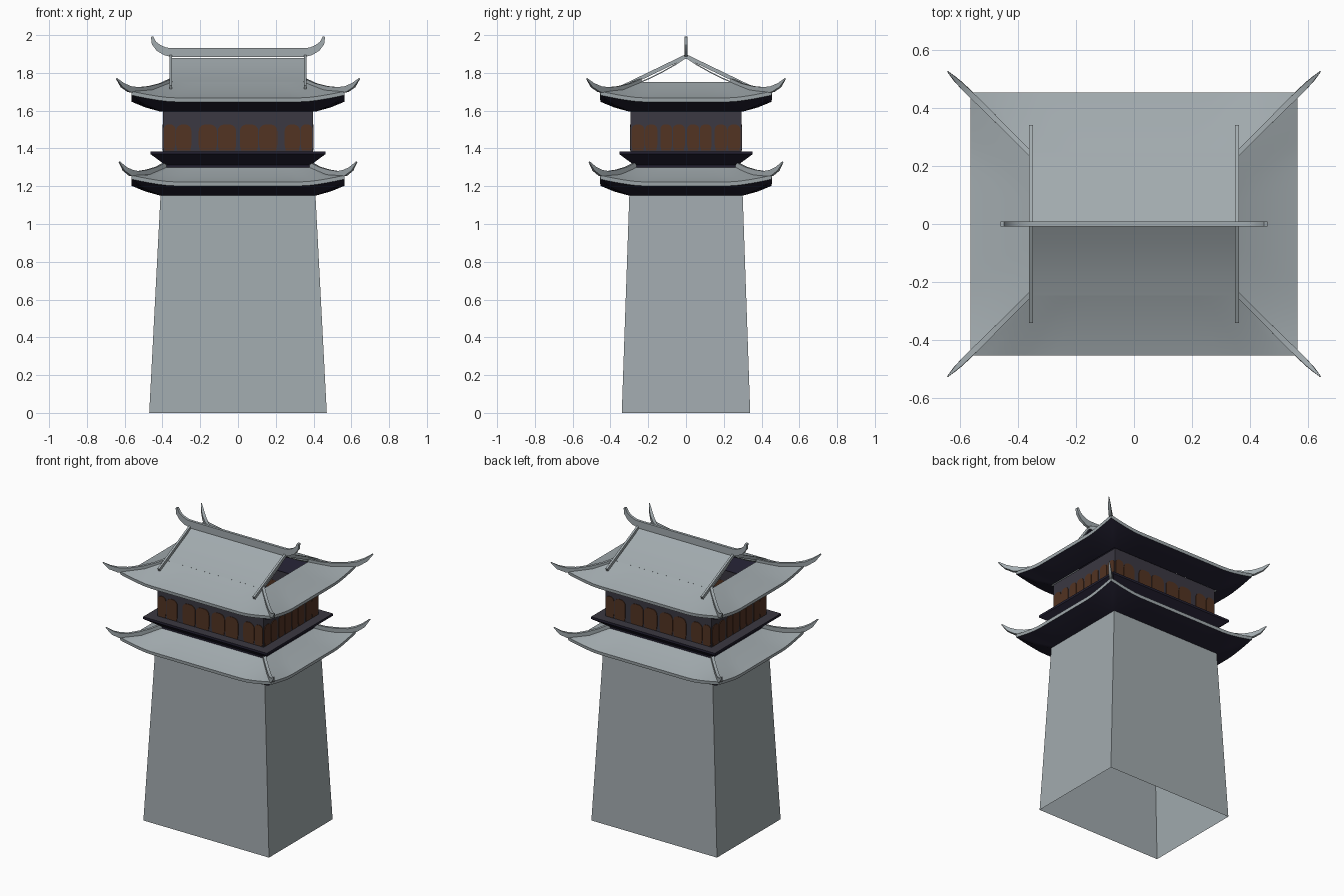
import bpy, bmesh, math
from mathutils import Vector

if "Cube" in bpy.data.objects:
    bpy.data.objects.remove(bpy.data.objects["Cube"])


def material(name, rgb):
    m = bpy.data.materials.new(name)
    m.diffuse_color = (*rgb, 1)
    m.use_nodes = True
    m.node_tree.nodes["Principled BSDF"].inputs["Base Color"].default_value = m.diffuse_color
    return m


STONE = material("grey stone", (0.36, 0.405, 0.425))
NAVY = material("dark navy timber", (0.016, 0.014, 0.030))
WALL = material("charcoal wall", (0.043, 0.040, 0.054))
BROWN = material("brown shutter", (0.085, 0.033, 0.016))


def finish(name, bm, mats, rule=None, smooth=False):
    bm.normal_update()
    if rule:
        for f in bm.faces:
            f.material_index = rule(f)
    me = bpy.data.meshes.new(name)
    bm.to_mesh(me)
    bm.free()
    for m in mats:
        me.materials.append(m)
    if smooth:
        me.polygons.foreach_set("use_smooth", [True] * len(me.polygons))
        me.set_sharp_from_angle(angle=math.radians(30))
    ob = bpy.data.objects.new(name, me)
    bpy.context.collection.objects.link(ob)
    return ob


def ring(hx, hy, z, n=1, lift=0.0):
    """Rectangle outline, n segments a side, raised towards its corners."""
    corners = [(-hx, -hy), (hx, -hy), (hx, hy), (-hx, hy)]
    pts = []
    for i in range(4):
        a, b = Vector(corners[i]), Vector(corners[(i + 1) % 4])
        for k in range(n):
            p = a.lerp(b, k / n)
            d = min(k, n - k) / n * (b - a).length
            pts.append(Vector((p.x, p.y, z + lift * max(0, 1 - d / 0.22) ** 1.4)))
    return pts


def loft(bm, rings, caps=False):
    """Skin a stack of closed outlines; returns nothing, faces point outwards."""
    rows = [[bm.verts.new(p) for p in r] for r in rings]
    for a, b in zip(rows, rows[1:]):
        for i in range(len(a)):
            j = (i + 1) % len(a)
            bm.faces.new((a[i], a[j], b[j], b[i]))
    if caps:
        bm.faces.new(rows[0][::-1])
        bm.faces.new(rows[-1])


def sweep(bm, stations):
    """Rectangular bar along (point, half width, half height) stations."""
    rings = []
    for i, (p, w, h) in enumerate(stations):
        a = Vector(stations[max(i - 1, 0)][0])
        b = Vector(stations[min(i + 1, len(stations) - 1)][0])
        t = (b - a).normalized()
        side = t.cross(Vector((0, 0, 1))).normalized()
        up = side.cross(t)
        p = Vector(p)
        rings.append([p - side * w - up * h, p + side * w - up * h,
                      p + side * w + up * h, p - side * w + up * h])
    loft(bm, rings, True)
    bmesh.ops.recalc_face_normals(bm, faces=bm.faces)


# Tapered tower body, open underneath
bm = bmesh.new()
loft(bm, [ring(0.47, 0.34, 0), ring(0.41, 0.30, 1.155)])
finish("tower_body", bm, [STONE])


# Flared roofs with lifted corners: dark soffit, grey rim and top
def roof_skirt(name, z, inner):
    n = 24
    bm = bmesh.new()
    ix, iy, iz = inner
    mx, my = (ix + 0.565) / 2, (iy + 0.455) / 2
    loft(bm, [ring(0.41, 0.30, z, n),
              ring(0.49, 0.38, z + 0.022, n, 0.012),
              ring(0.563, 0.453, z + 0.052, n, 0.035),
              ring(0.565, 0.455, z + 0.073, n, 0.035),
              ring(mx, my, (z + 0.073 + iz) / 2 - 0.009, n, 0.010),
              ring(ix, iy, iz, n)])
    finish(name, bm, [STONE, NAVY],
           lambda f: 1 if f.normal.z < -0.3 else 0, True)


roof_skirt("lower_roof", 1.15, (0.385, 0.275, 1.30))
roof_skirt("upper_roof", 1.595, (0.36, 0.245, 1.752))


# Gabled top of the upper roof, open at both ends
bm = bmesh.new()
half = [(0.245, 1.749), (0.18, 1.777), (0.12, 1.808), (0.06, 1.842), (0.006, 1.877)]
path = [(-y, z) for y, z in half] + half[::-1]
sweep(bm, [((0, y, z), 0.36, 0.003) for y, z in path])
finish("gable_roof", bm, [STONE, NAVY],
       lambda f: 1 if f.normal.z < -0.3 else 0, True)

# Curved horns along the hips
horns = {
    "upper_hip_horn": [((0.355, 0.240, 1.757), 0.009, 0.013), ((0.41, 0.295, 1.732), 0.009, 0.013),
                       ((0.47, 0.355, 1.716), 0.009, 0.014), ((0.53, 0.415, 1.708), 0.010, 0.016),
                       ((0.575, 0.458, 1.714), 0.010, 0.016), ((0.612, 0.495, 1.735), 0.008, 0.012),
                       ((0.643, 0.526, 1.770), 0.002, 0.003)],
    "lower_hip_horn": [((0.385, 0.270, 1.313), 0.009, 0.013), ((0.43, 0.315, 1.290), 0.009, 0.013),
                       ((0.48, 0.365, 1.274), 0.009, 0.014), ((0.53, 0.415, 1.264), 0.010, 0.016),
                       ((0.568, 0.453, 1.271), 0.010, 0.016), ((0.60, 0.485, 1.292), 0.008, 0.012),
                       ((0.629, 0.513, 1.330), 0.002, 0.003)],
}
for name, st in horns.items():
    for sx in (-1, 1):
        for sy in (-1, 1):
            bm = bmesh.new()
            sweep(bm, [((sx * p[0], sy * p[1], p[2]), w, h) for p, w, h in st])
            finish(name, bm, [STONE], smooth=True)

# Main ridge with upswept ends
bm = bmesh.new()
end = [(0.35, 1.907, 0.024), (0.385, 1.914, 0.021), (0.42, 1.932, 0.018),
       (0.445, 1.958, 0.013), (0.455, 1.992, 0.006)]
path = [(-x, z, h) for x, z, h in end[::-1]] + end
sweep(bm, [((x, 0, z), 0.009, h) for x, z, h in path])
finish("main_ridge", bm, [STONE], smooth=True)

# Sloping gable bars
for sx in (-1, 1):
    for sy in (-1, 1):
        bm = bmesh.new()
        sweep(bm, [((sx * 0.356, sy * 0.338, 1.725), 0.007, 0.010),
                   ((sx * 0.356, 0, 1.888), 0.007, 0.010)])
        finish("gable_bar", bm, [STONE])

# Flared balcony
bm = bmesh.new()
loft(bm, [ring(0.385, 0.275, 1.29), ring(0.385, 0.275, 1.312),
          ring(0.463, 0.353, 1.370), ring(0.463, 0.353, 1.385)], True)
finish("balcony", bm, [NAVY, WALL], lambda f: 1 if f.normal.z > 0.5 else 0)

# Upper room
bm = bmesh.new()
loft(bm, [ring(0.397, 0.293, 1.38), ring(0.397, 0.293, 1.60)])
finish("upper_room", bm, [WALL])


# Round-topped shutters, thin plates on all four walls
def shutter(u0, u1, place):
    r = min(0.035, (u1 - u0) * 0.42)
    z0, z1 = 1.388, 1.527
    out = [(u0 + 0.006, z0), (u1 - 0.006, z0), (u1, z0 + 0.03)]
    for k in range(5):
        a = math.radians(22.5 * k)
        out.append((u1 - r + r * math.cos(a), z1 - r + r * math.sin(a)))
    for k in range(5):
        a = math.radians(90 + 22.5 * k)
        out.append((u0 + r + r * math.cos(a), z1 - r + r * math.sin(a)))
    out.append((u0, z0 + 0.03))
    bm = bmesh.new()
    loft(bm, [[Vector(place(u, d, z)) for u, z in out] for d in (-0.001, 0.004)], True)
    bmesh.ops.recalc_face_normals(bm, faces=bm.faces)
    finish("shutter", bm, [BROWN])


long_wall = [(0.010, 0.107), (0.112, 0.208), (0.247, 0.328), (0.332, 0.393)]
short_wall = [(0.006, 0.070), (0.074, 0.136), (0.152, 0.216), (0.220, 0.288)]
for s in (-1, 1):
    for m in (-1, 1):
        for a, b in long_wall:
            shutter(*sorted((m * a, m * b)), lambda u, d, z: (u, s * (0.293 + d), z))
        for a, b in short_wall:
            shutter(*sorted((m * a, m * b)), lambda u, d, z: (s * (0.397 + d), u, z))
